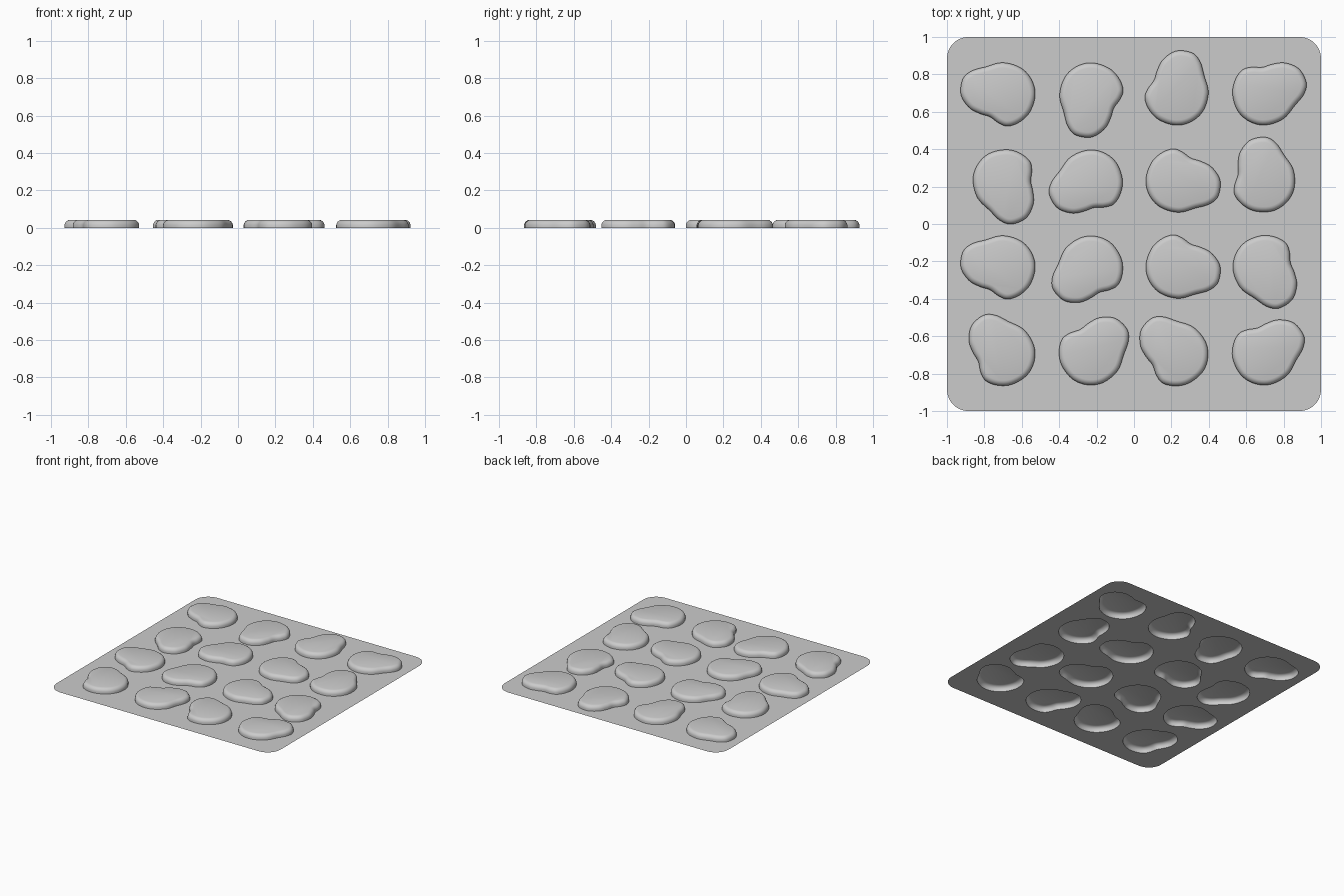
import bpy, bmesh
from math import sin, cos, pi, radians
from mathutils import Vector

if "Cube" in bpy.data.objects:
    bpy.data.objects.remove(bpy.data.objects["Cube"])

# kidney outline, lobe pointing along +x, origin at the centre of the round end
BEAN = [(-.024, .172), (.026, .157), (.074, .123), (.126, .106), (.182, .077),
        (.224, .022), (.232, -.03), (.215, -.09), (.168, -.126), (.10, -.145),
        (.008, -.168), (-.088, -.141), (-.147, -.078), (-.167, .005),
        (-.140, .093), (-.088, .147)]
# wall section: inward offset and height
WALL = [(0, 0), (0, .016), (.003, .025), (.009, .034), (.018, .040), (.028, .043)]
GRID = [-.695, -.23, .23, .695]
# lobe direction of every cup, rows from the back to the front
TURN = [[180, -90, 90, 35],
        [-60, 218, 0, 108],
        [180, 230, 0, -50],
        [138, 55, 146, 45]]


def smooth_loop(pts, steps=5):
    """Closed Catmull-Rom curve through the points."""
    p = [Vector(q) for q in pts]
    n, out = len(p), []
    for i in range(n):
        a, b, c, d = p[i - 1], p[i], p[(i + 1) % n], p[(i + 2) % n]
        for k in range(steps):
            t = k / steps
            out.append(.5 * (2 * b + (c - a) * t + (2 * a - 5 * b + 4 * c - d) * t * t
                             + (3 * b - a - 3 * c + d) * t ** 3))
    return out[::-1]          # counter-clockwise


def inset(loop, dist):
    out = []
    for i, p in enumerate(loop):
        t = (loop[(i + 1) % len(loop)] - loop[i - 1]).normalized()
        out.append(p + Vector((-t.y, t.x)) * dist)
    return out


def finish(bm, name):
    mesh = bpy.data.meshes.new(name)
    bm.to_mesh(mesh)
    bm.free()
    ob = bpy.data.objects.new(name, mesh)
    bpy.context.collection.objects.link(ob)
    bpy.context.view_layer.objects.active = ob
    ob.select_set(True)
    bpy.ops.object.shade_smooth_by_angle(angle=radians(35))
    ob.select_set(False)


bean = smooth_loop(BEAN)
rings = [inset(bean, d) for d, z in WALL]


def place(p, x, y, ang):
    c, s = cos(ang), sin(ang)
    return x + c * p.x - s * p.y, y + s * p.x + c * p.y


# raised hollow cups, open underneath
holes = []
for r, row in enumerate(TURN):
    for c, deg in enumerate(row):
        x, y, ang = GRID[c], GRID[3 - r], radians(deg)
        bm = bmesh.new()
        loops = [[bm.verts.new((*place(p, x, y, ang), z)) for p in ring]
                 for ring, (d, z) in zip(rings, WALL)]
        n = len(bean)
        for lo, hi in zip(loops, loops[1:]):
            for i in range(n):
                j = (i + 1) % n
                bm.faces.new((lo[i], lo[j], hi[j], hi[i]))
        bm.faces.new(loops[-1])
        finish(bm, f"cup_{r + 1}_{c + 1}")
        holes.append([place(p, x, y, ang) for p in bean])

# rounded square sheet with an opening under each cup
R, border = .115, []
for q, (sx, sy) in enumerate([(1, 1), (-1, 1), (-1, -1), (1, -1)]):
    for k in range(9):
        a = (q + k / 8) * pi / 2
        border.append((sx * (1 - R) + R * cos(a), sy * (1 - R) + R * sin(a)))
bm = bmesh.new()
edges = []
for loop in [border] + holes:
    vs = [bm.verts.new((px, py, 0)) for px, py in loop]
    edges += [bm.edges.new((vs[i - 1], vs[i])) for i in range(len(vs))]
bmesh.ops.triangle_fill(bm, edges=edges, use_beauty=True, normal=(0, 0, 1))
for f in bm.faces:
    f.normal_update()
    if f.normal.z < 0:
        f.normal_flip()
finish(bm, "sheet")
